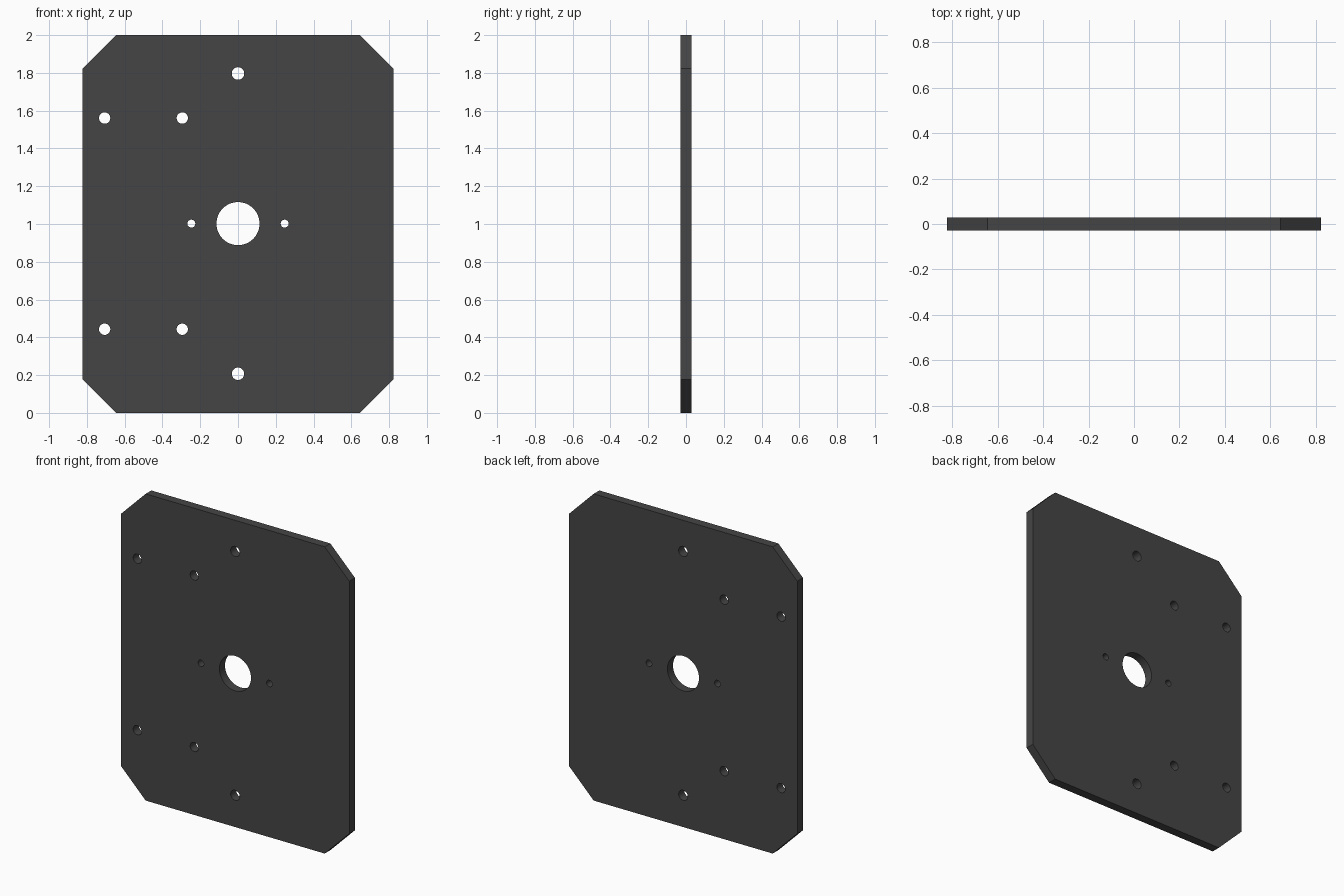
import bpy, bmesh, math

if "Cube" in bpy.data.objects:
    bpy.data.objects.remove(bpy.data.objects["Cube"])

HALF_T = 0.029

# 2D outline curve, filled with holes and extruded
curve = bpy.data.curves.new("mounting_plate", 'CURVE')
curve.dimensions = '2D'
curve.fill_mode = 'BOTH'
curve.extrude = HALF_T


def add_loop(points):
    s = curve.splines.new('POLY')
    s.points.add(len(points) - 1)
    for p, (x, z) in zip(s.points, points):
        p.co = (x, z, 0, 1)
    s.use_cyclic_u = True


def add_hole(x, z, r, n=32):
    add_loop([(x + r * math.cos(2 * math.pi * i / n),
               z + r * math.sin(2 * math.pi * i / n)) for i in range(n)])


# plate with chamfered corners
W, C = 0.823, 0.177
add_loop([(-W + C, 0), (W - C, 0), (W, C), (W, 2 - C),
          (W - C, 2), (-W + C, 2), (-W, 2 - C), (-W, C)])

# centre bore and its two small side holes
add_hole(0, 1.002, 0.114, 64)
for x in (-0.247, 0.247):
    add_hole(x, 1.002, 0.021)

# top/bottom holes and the offset group of four
for side in (-1, 1):
    add_hole(0, 1.002 + side * 0.795, 0.033)
    for x in (-0.706, -0.295):
        add_hole(x, 1.002 + side * 0.559, 0.030)

plate = bpy.data.objects.new("mounting_plate", curve)
bpy.context.collection.objects.link(plate)
plate.rotation_euler.x = math.pi / 2
bpy.context.view_layer.objects.active = plate
plate.select_set(True)
bpy.ops.object.convert(target='MESH')
plate = bpy.context.object
bpy.ops.object.transform_apply(rotation=True)

# weld caps to walls
bm = bmesh.new()
bm.from_mesh(plate.data)
bmesh.ops.remove_doubles(bm, verts=bm.verts, dist=1e-5)
bmesh.ops.recalc_face_normals(bm, faces=bm.faces)
bm.to_mesh(plate.data)
bm.free()
bpy.ops.object.shade_smooth_by_angle(angle=math.radians(30))

# dark grey finish
mat = bpy.data.materials.new("dark_grey")
mat.diffuse_color = (0.06, 0.06, 0.06, 1)
mat.use_nodes = True
mat.node_tree.nodes["Principled BSDF"].inputs["Base Color"].default_value = mat.diffuse_color
plate.data.materials.clear()
plate.data.materials.append(mat)
